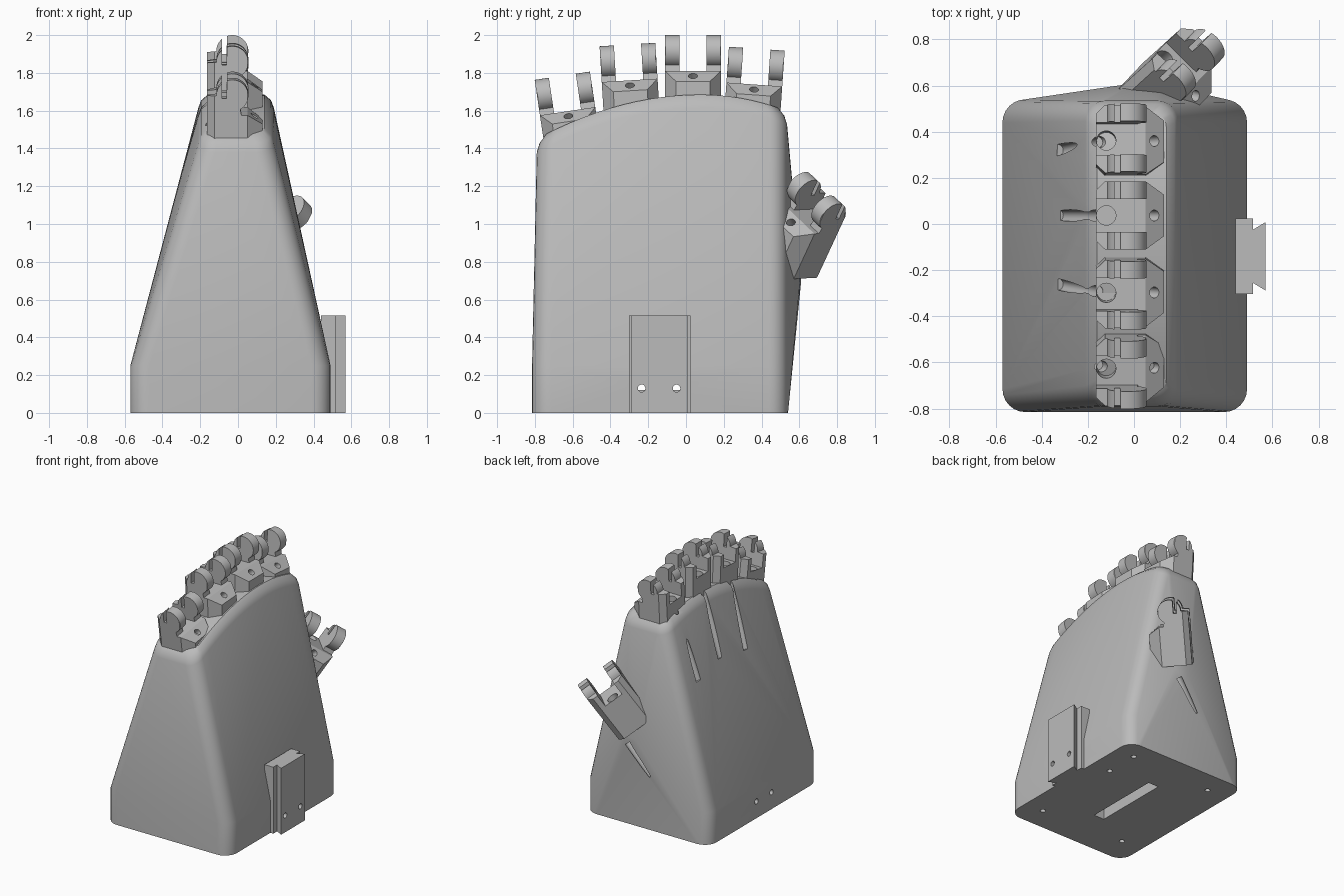
import bpy, bmesh, math
from mathutils import Matrix, Vector

cube = bpy.data.objects.get("Cube")
if cube:
    bpy.data.objects.remove(cube)

grey = bpy.data.materials.new("plain grey")
grey.use_nodes = True
colour = (0.5, 0.5, 0.5, 1)
grey.diffuse_color = colour
grey.node_tree.nodes["Principled BSDF"].inputs["Base Color"].default_value = colour


def finish(name, bm, matrix=None, cutter=None, angle=30):
    """Turn a bmesh into a shaded object, subtracting an optional cutter."""
    objs = []
    for n, b in ((name, bm), (name + "_cutter", cutter)):
        if b is None:
            continue
        bmesh.ops.recalc_face_normals(b, faces=b.faces)
        me = bpy.data.meshes.new(n)
        b.to_mesh(me)
        b.free()
        me.materials.append(grey)
        ob = bpy.data.objects.new(n, me)
        bpy.context.collection.objects.link(ob)
        ob.matrix_world = matrix or Matrix()
        objs.append(ob)
    ob = objs[0]
    if cutter is not None:
        objs[1].hide_render = True
        mod = ob.modifiers.new("holes", "BOOLEAN")
        mod.operation, mod.solver, mod.object = "DIFFERENCE", "EXACT", objs[1]
        bpy.context.view_layer.update()
        graph = bpy.context.evaluated_depsgraph_get()
        ob_mesh = bpy.data.meshes.new_from_object(ob.evaluated_get(graph))
        ob.modifiers.clear()
        ob.data = ob_mesh
        bpy.data.objects.remove(objs[1])
    bpy.ops.object.select_all(action="DESELECT")
    ob.select_set(True)
    bpy.context.view_layer.objects.active = ob
    bpy.ops.object.shade_smooth_by_angle(angle=math.radians(angle))
    return ob


def add_box(bm, lo, hi):
    lo, hi = Vector(lo), Vector(hi)
    m = Matrix.Translation((lo + hi) / 2) @ Matrix.Diagonal((*(hi - lo), 1))
    bmesh.ops.create_cube(bm, size=1, matrix=m)


def add_rod(bm, a, b, r, sides=20):
    a, b = Vector(a), Vector(b)
    d = b - a
    m = Matrix.Translation((a + b) / 2) @ d.to_track_quat("Z", "Y").to_matrix().to_4x4()
    bmesh.ops.create_cone(bm, cap_ends=True, segments=sides, radius1=r, radius2=r,
                          depth=d.length, matrix=m)


def add_prism(bm, points, offset):
    """Extrude a closed outline of 3D points by an offset."""
    face = bm.faces.new([bm.verts.new(p) for p in points])
    new = bmesh.ops.extrude_face_region(bm, geom=[face])["geom"]
    bmesh.ops.translate(bm, vec=offset, verts=[v for v in new if isinstance(v, bmesh.types.BMVert)])


def chop(bm, point, normal):
    """Slice away everything beyond a plane and close the cut."""
    cut = bmesh.ops.bisect_plane(bm, geom=bm.verts[:] + bm.edges[:] + bm.faces[:],
                                 plane_co=point, plane_no=normal, clear_outer=True)
    edges = [e for e in cut["geom_cut"] if isinstance(e, bmesh.types.BMEdge)]
    if edges:
        bmesh.ops.holes_fill(bm, edges=edges, sides=0)


def chop_corners(bm):
    for s in (-1, 1):
        chop(bm, (0.05, s * 0.148, 0), (0.058, s * 0.08, 0))
        chop(bm, (-0.125, s * 0.148, 0), (-0.038, s * 0.04, 0))


def rounded_rect(x0, x1, y0, y1, r, height, steps=6):
    """Outline points whose z follows height(y)."""
    pts = []
    for i, (cx, cy) in enumerate(((x1 - r, y1 - r), (x0 + r, y1 - r), (x0 + r, y0 + r), (x1 - r, y0 + r))):
        for k in range(steps + 1):
            a = math.pi / 2 * (i + k / steps)
            x, y = cx + r * math.cos(a), cy + r * math.sin(a)
            pts.append((x, y, height(y)))
    for k in range(1, 16):
        y = y0 + r + (y1 - y0 - 2 * r) * k / 16
        pts += [(x0, y, height(y)), (x1, y, height(y))]
    return pts


def crown(y):
    """Arched top of the palm."""
    d = y - 0.08
    return 1.685 - (0.31 if d < 0 else 0.42) * d * d


def joint(name, matrix, depth):
    """Knuckle block with a ramp, plus two slotted hinge lugs."""
    bm, holes = bmesh.new(), bmesh.new()
    add_box(bm, (-0.165, -0.148, -depth), (0.13, 0.148, -0.19))
    chop_corners(bm)
    chop(bm, (0.05, 0, -0.19), (0.055, 0, 0.08))
    add_rod(holes, (-0.12, 0, -0.31), (-0.12, 0, -0.1), 0.042)
    add_rod(holes, (0.04, 0, -0.27), (0.13, 0, -0.17), 0.024, 14)
    finish(name + "_knuckle", bm, matrix, holes)

    def arc(a0, a1, n):
        return [(-0.03 + 0.085 * math.cos(math.radians(a0 + (a1 - a0) * k / n)),
                 -0.085 + 0.085 * math.sin(math.radians(a0 + (a1 - a0) * k / n))) for k in range(n + 1)]

    outline = [(-0.165, -0.2), (-0.165, -0.09)] + arc(180, 130, 5) + [(-0.085, -0.1), (-0.06, -0.1)]
    outline += arc(110, -60, 20) + [(0.02, -0.2)]
    for side, y in (("front", -0.148), ("rear", 0.072)):
        bm = bmesh.new()
        add_prism(bm, [(x, y, z) for x, z in outline], (0, 0.076, 0))
        chop_corners(bm)
        finish(f"{name}_{side}_lug", bm, matrix)


# Placement of the joints: origin at the top of the lugs
def finger_matrix(y, z, tilt):
    return Matrix.Translation((0, y, z)) @ Matrix.Rotation(math.radians(tilt), 4, "X")


fingers = {
    "little_finger": finger_matrix(-0.655, 1.785, 8.5),
    "ring_finger": finger_matrix(-0.31, 1.95, 3.5),
    "middle_finger": finger_matrix(0.037, 2.0, 0),
    "index_finger": finger_matrix(0.375, 1.928, -4),
}
up = Vector((0.42, 0.38, 0.82)).normalized()
side = Vector((0.57, 0.6, -0.57))
side = (side - up * side.dot(up)).normalized()
thumb = Matrix((side.cross(up), side, up)).transposed().to_4x4()
thumb.translation = (0.296, 0.70, 1.19)

for name, m in fingers.items():
    joint(name, m, 0.36)
joint("thumb", thumb, 0.48)

# Palm: hull around the base, the arched top and the thumb root
palm = bmesh.new()
points = rounded_rect(-0.57, 0.49, -0.815, 0.54, 0.1, lambda y: 0)
points += rounded_rect(-0.57, 0.49, -0.815, 0.54, 0.1, lambda y: 0.25)
for inset, drop in ((0, 0.07), (0.015, 0.03), (0.05, 0)):
    points += rounded_rect(-0.21 + inset, 0.19 - inset, -0.79 + inset, 0.535 - inset,
                           0.09 - inset / 2, lambda y: crown(y) - drop)
points += [(0.0, 0.61, 0.7), (0.12, 0.605, 0.72)]
for p in points:
    palm.verts.new(p)
hull = bmesh.ops.convex_hull(palm, input=palm.verts[:])
loose = {g for g in hull["geom_interior"] + hull["geom_unused"] if isinstance(g, bmesh.types.BMVert)}
bmesh.ops.delete(palm, geom=[v for v in loose if not v.link_faces], context="VERTS")
bmesh.ops.dissolve_limit(palm, angle_limit=0.002, verts=palm.verts[:], edges=palm.edges[:])

# Tendon channels, base slot, screw holes and mounting bores
holes = bmesh.new()
for m in fingers.values():
    add_rod(holes, m @ Vector((-0.13, 0, -0.22)), m @ Vector((-0.33, 0, -0.79)), 0.025)
add_rod(holes, (0.08, 0.58, 0.66), (-0.1, 0.55, 0.44), 0.035)
add_box(holes, (-0.085, -0.44, -0.1), (0.005, 0.17, 0.12))
for x, y in ((0.33, -0.63), (0.33, 0.12), (0.33, 0.39), (-0.39, 0.36), (-0.39, -0.6)):
    add_rod(holes, (x, y, -0.1), (x, y, 0.1), 0.02)
bores = (-0.235, -0.05)
for y in bores:
    add_rod(holes, (-0.8, y, 0.13), (0.8, y, 0.13), 0.02)
finish("palm", palm, cutter=holes)

# Dovetail mount on the side of the base
mount, mount_holes = bmesh.new(), bmesh.new()
half = [(0.44, 0.163), (0.515, 0.163), (0.515, 0.115), (0.57, 0.148)]
outline = [(x, h) for x, h in half] + [(x, -h) for x, h in reversed(half)]
add_prism(mount, [(x, -0.14 + h, 0) for x, h in outline], (0, 0, 0.515))
for y in bores:
    add_rod(mount_holes, (0.3, y, 0.13), (0.8, y, 0.13), 0.02)
finish("dovetail_mount", mount, cutter=mount_holes)
